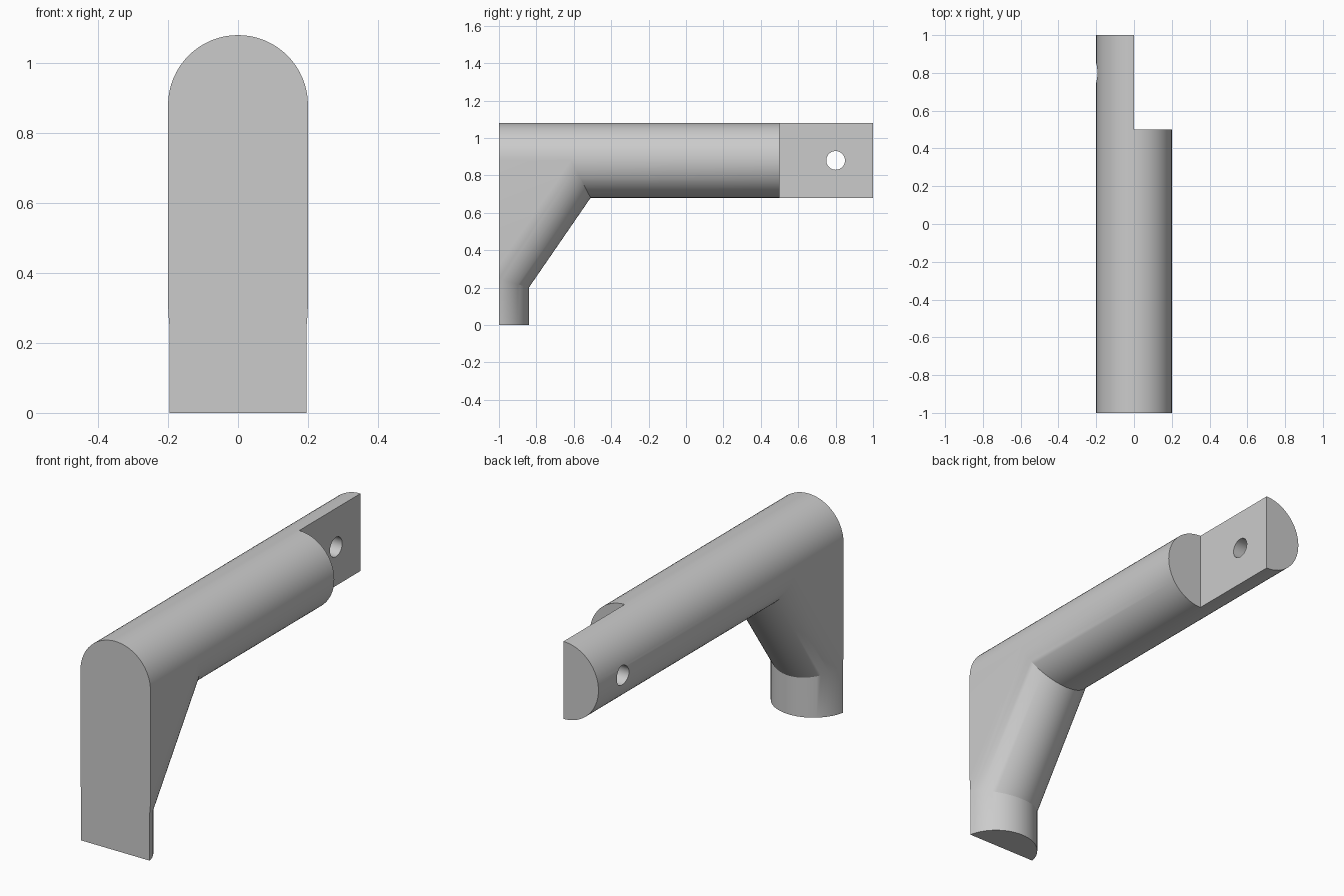
import bpy
import bmesh
import math
from mathutils import Matrix

old = bpy.data.objects.get("Cube")
if old:
    bpy.data.objects.remove(old, do_unlink=True)

R = 0.2          # shared radius of bar, brace and post
BAR_Z = 0.88     # height of the bar axis
SEG = 32         # steps per half round

grey = bpy.data.materials.new("plain grey")
grey.use_nodes = True
grey.diffuse_color = (0.6, 0.6, 0.6, 1)
grey.node_tree.nodes["Principled BSDF"].inputs["Base Color"].default_value = (0.6, 0.6, 0.6, 1)


def make_object(name, bm):
    bmesh.ops.recalc_face_normals(bm, faces=bm.faces)
    mesh = bpy.data.meshes.new(name)
    bm.to_mesh(mesh)
    bm.free()
    mesh.materials.append(grey)
    obj = bpy.data.objects.new(name, mesh)
    bpy.context.collection.objects.link(obj)
    return obj


def half_ring(bm, y, z, dy, dz, ends=None):
    """Half round from +x to -x, bulging towards (dy, dz)."""
    ring = []
    for i in range(SEG + 1):
        if ends and i in (0, SEG):
            ring.append(ends[0] if i == 0 else ends[-1])
            continue
        a = math.pi * i / SEG
        s = math.sin(a)
        ring.append(bm.verts.new((R * math.cos(a), y + dy * s, z + dz * s)))
    return ring


def loft(bm, rings):
    for a, b in zip(rings, rings[1:]):
        for i in range(SEG):
            bm.faces.new((a[i], a[i + 1], b[i + 1], b[i]))


# Bracket body: mitred round underside, flat cheeks and round top
bm = bmesh.new()
post_foot = half_ring(bm, -1.04, 0, R, 0)
post_top = half_ring(bm, -1.04, 0.26, R, -0.06)
brace_top = half_ring(bm, -0.615, BAR_Z, 0.105, -R)
bar_end = half_ring(bm, 1, BAR_Z, 0, -R)
loft(bm, [post_foot, post_top, brace_top, bar_end])

top_front = half_ring(bm, -1.2, BAR_Z, 0, R)
top_mid = half_ring(bm, -0.615, BAR_Z, 0, R, brace_top)
top_end = half_ring(bm, 1, BAR_Z, 0, R, bar_end)
loft(bm, [top_front, top_mid, top_end])

for k in (0, SEG):
    bm.faces.new((post_foot[k], post_top[k], top_front[k]))
    bm.faces.new((post_top[k], brace_top[k], top_front[k]))
bm.faces.new(post_foot)
bm.faces.new(bar_end + top_end[-2:0:-1])

# Flat front face
cut = bmesh.ops.bisect_plane(bm, geom=bm.verts[:] + bm.edges[:] + bm.faces[:],
                             plane_co=(0, -1, 0), plane_no=(0, -1, 0), clear_outer=True)
edges = [e for e in cut["geom_cut"] if isinstance(e, bmesh.types.BMEdge)]
bmesh.ops.holes_fill(bm, edges=edges, sides=0)
bracket = make_object("bracket_arm", bm)

# Cutter for the half-lap end
bm = bmesh.new()
bmesh.ops.create_cube(bm, size=1, matrix=Matrix.Translation((0.5, 1, BAR_Z)))
lap_cutter = make_object("lap_cutter", bm)

# Cutter for the pin hole
bm = bmesh.new()
bmesh.ops.create_cone(bm, cap_ends=True, segments=48, radius1=0.05, radius2=0.05, depth=1,
                      matrix=Matrix.Translation((0, 0.8, BAR_Z)) @ Matrix.Rotation(math.pi / 2, 4, 'Y'))
hole_cutter = make_object("hole_cutter", bm)

bpy.ops.object.select_all(action='DESELECT')
bracket.select_set(True)
bpy.context.view_layer.objects.active = bracket
for cutter in (lap_cutter, hole_cutter):
    cutter.hide_render = True
    mod = bracket.modifiers.new(cutter.name, 'BOOLEAN')
    mod.operation = 'DIFFERENCE'
    mod.solver = 'EXACT'
    mod.object = cutter
    bpy.ops.object.modifier_apply(modifier=mod.name)
    bpy.data.objects.remove(cutter, do_unlink=True)

bpy.ops.object.shade_smooth_by_angle(angle=math.radians(25))
